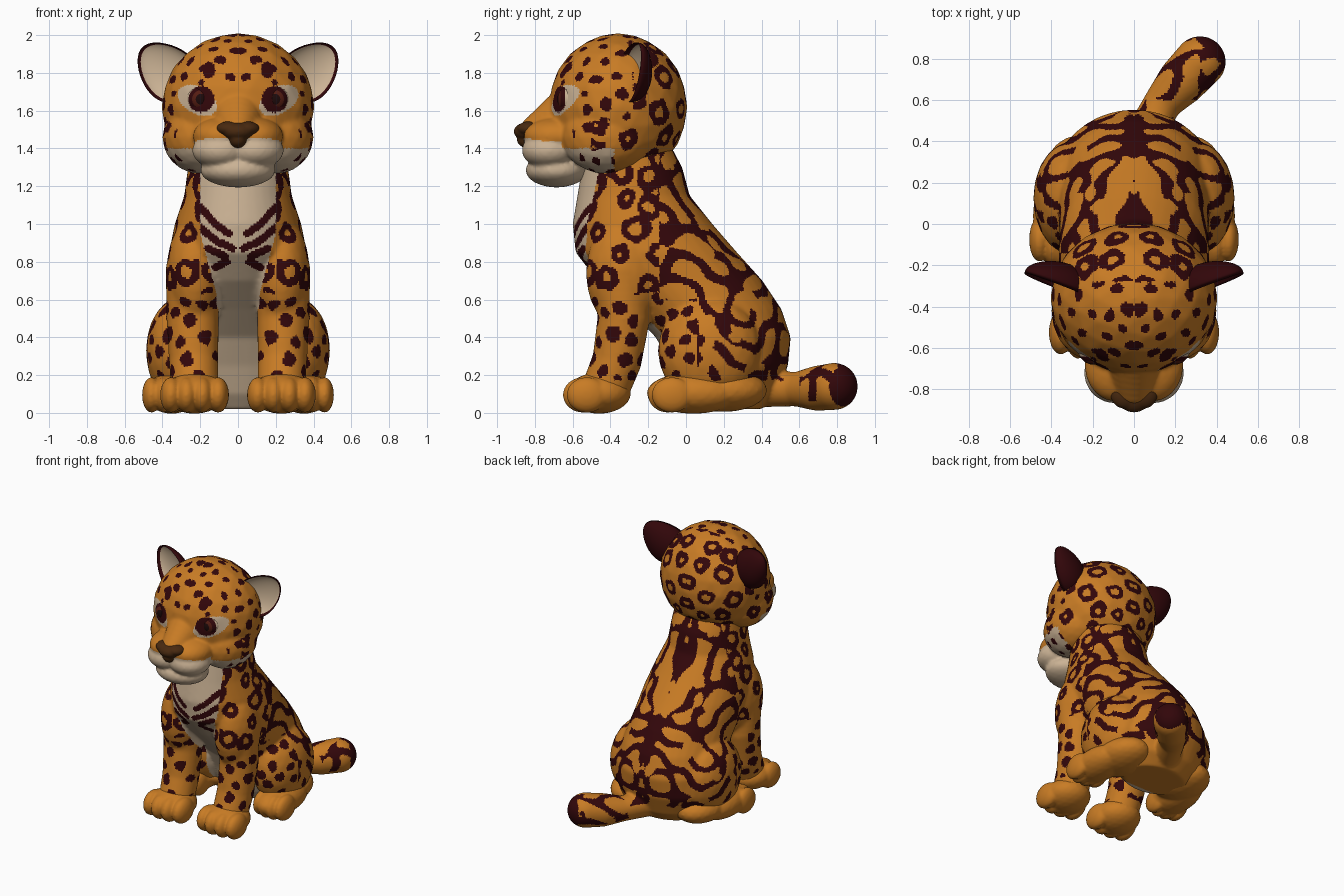
import bpy, bmesh, math, random
from mathutils import Vector, Matrix, noise, kdtree

if "Cube" in bpy.data.objects:
    bpy.data.objects.remove(bpy.data.objects["Cube"])

random.seed(4)
COLOURS = [("orange_fur", (0.58, 0.20, 0.018)), ("dark_markings", (0.032, 0.002, 0.003)),
           ("cream_fur", (0.60, 0.45, 0.30)), ("nose_brown", (0.065, 0.022, 0.005)),
           ("iris_brown", (0.09, 0.012, 0.006)), ("pupil_black", (0.012, 0.003, 0.003))]
ORANGE, DARK, CREAM, NOSE, IRIS, PUPIL = range(6)
MATS = []
for label, rgb in COLOURS:
    m = bpy.data.materials.new(label)
    m.diffuse_color = (*rgb, 1)
    m.use_nodes = True
    m.node_tree.nodes["Principled BSDF"].inputs["Base Color"].default_value = m.diffuse_color
    MATS.append(m)


# ---------- helpers ----------
def ball(bm, loc, rad, mirror=True):
    for s in ((1, -1) if mirror and loc[0] else (1,)):
        mat = Matrix.LocRotScale(Vector((loc[0] * s, loc[1], loc[2])), None, Vector(rad))
        bmesh.ops.create_icosphere(bm, subdivisions=3, radius=1, matrix=mat)


def chain(bm, pts, mirror=True, steps=6):
    # tapered limb made of overlapping balls
    for a, b in zip(pts, pts[1:]):
        for i in range(steps + 1):
            q = [u + (v - u) * i / steps for u, v in zip(a, b)]
            ball(bm, q[:3], (q[3],) * 3, mirror)


def loft(bm, rows, n=40):
    # stacked oval sections: (z, y front, y back, half width)
    rings = []
    for z, y0, y1, w in rows:
        rings.append([bm.verts.new((w * math.cos(t), (y0 + y1) / 2 + (y1 - y0) / 2 * math.sin(t), z))
                      for t in (2 * math.pi * i / n for i in range(n))])
    for a, b in zip(rings, rings[1:]):
        for i in range(n):
            bm.faces.new((a[i], a[(i + 1) % n], b[(i + 1) % n], b[i]))
    bm.faces.new(rings[0][::-1])
    bm.faces.new(rings[-1])


def scatter(pts, gap):
    seeds = []
    for p in random.sample(pts, min(3500, len(pts))):
        if all((p - q).length_squared > gap * gap for q in seeds):
            seeds.append(p)
    kd = kdtree.KDTree(len(seeds))
    for i, p in enumerate(seeds):
        kd.insert(p, i)
    kd.balance()
    return kd


def spot(p, kd, r, width=1.0):
    # irregular blob, or ring when width is small
    _, i, d = kd.find(p)
    d += 0.02 * noise.noise(p * 20)
    r *= 0.8 + 0.04 * (i * 7 % 10)
    return r - width < d < r


WAVES = []
for _ in range(18):
    k = Vector([random.gauss(0, 1) for _ in range(3)]).normalized() * (2 * math.pi / 0.21)
    WAVES.append((k, random.uniform(0, 6.28)))


def squiggle(p):
    # constant-width winding lines with breaks
    if noise.noise(p * 9) > 0.33:
        return False
    f, g = 0.0, Vector()
    for k, ph in WAVES:
        a = k.dot(p) + ph
        f += math.sin(a)
        g += k * math.cos(a)
    return abs(f) < 0.028 * min(max(g.length, 45), 105)


def finish(name, bm):
    me = bpy.data.meshes.new(name)
    bm.to_mesh(me)
    bm.free()
    ob = bpy.data.objects.new(name, me)
    bpy.context.collection.objects.link(ob)
    for m in MATS:
        me.materials.append(m)
    me.shade_smooth()
    return ob


def fuse(name, bm, voxel, smooth, paint):
    # merge overlapping parts into one skin, then colour its faces by rule
    bmesh.ops.recalc_face_normals(bm, faces=bm.faces)
    ob = finish(name, bm)
    r = ob.modifiers.new("skin", 'REMESH')
    r.mode, r.voxel_size = 'VOXEL', voxel
    s = ob.modifiers.new("soften", 'SMOOTH')
    s.factor, s.iterations = 0.5, smooth
    dg = bpy.context.evaluated_depsgraph_get()
    me = bpy.data.meshes.new_from_object(ob.evaluated_get(dg))
    ob.modifiers.clear()
    ob.data = me
    me.name = name
    me.materials.clear()
    for m in MATS:
        me.materials.append(m)
    me.shade_smooth()
    pts = [Vector((abs(f.center.x), f.center.y, f.center.z)) for f in me.polygons]
    fine, wide = scatter(pts, 0.09), scatter(pts, 0.128)
    for f, p in zip(me.polygons, pts):
        f.material_index = paint(p, f.normal, fine, wide)
    return ob


# ---------- body: torso, legs, haunches, tail ----------
STRIPES = [(.20, 1.09, .12, 1.0), (.12, 1.0, .05, .95), (.2, .98, .1, .9), (.09, .9, .03, .87),
           (.16, .87, .07, .83), (.12, .77, .06, .8)]


def on_stripe(x, z):
    for x0, z0, x1, z1 in STRIPES:
        a, d = Vector((x0, z0)), Vector((x1 - x0, z1 - z0))
        v = Vector((x, z)) - a
        t = max(0, min(1, v.dot(d) / d.length_squared))
        if (v - d * t).length < 0.02:
            return True
    return False


def paint_body(p, n, fine, wide):
    x, y, z = p
    if y > 0.54 and z < 0.3 and x > 0.06:                      # tail
        if x * 0.7 + y * 0.71 > 0.845:
            return DARK
        return DARK if y > 0.6 and n.z > -0.6 and squiggle(p) else ORANGE
    w = 0.2 if z > 0.95 else max(0.115, 0.2 - (0.95 - z) * 0.27)
    leg = z < 0.6 and y < -0.2 - max(0, z - .4) * 1.1
    if not leg and x < w and y < 0.08 and n.y < 0.2 and (y < -0.4 or z < 0.75):
        return DARK if y < -0.4 and on_stripe(x, z) else CREAM
    if not leg and z < 0.5 and y < 0.08 and x < 0.2 and n.y < -0.1:
        return CREAM
    if z < 0.17 or n.z < -0.6:
        return ORANGE
    if y < -0.14:
        if z > 0.64:
            return DARK if spot(p, wide, 0.066, 0.042) else ORANGE
        return DARK if spot(p, fine, 0.037) else ORANGE
    if y < 0.06 and z < 0.6:
        return DARK if spot(p, fine, 0.039) else ORANGE
    return DARK if squiggle(p) else ORANGE


bm = bmesh.new()
loft(bm, [(0.02, .04, .40, .24), (0.1, -.02, .48, .33), (0.25, -.08, .54, .39), (0.4, -.16, .555, .39),
          (0.55, -.31, .505, .37), (0.7, -.47, .405, .36), (0.85, -.585, .27, .365), (1.0, -.60, .14, .335),
          (1.15, -.575, .02, .285), (1.3, -.55, -.02, .265), (1.45, -.5, -.1, .25)])
ball(bm, (.30, .125, .33), (.188, .275, .285))                 # haunches
ball(bm, (.23, -.33, .74), (.15, .2, .3))                      # shoulders
chain(bm, [(.24, -.34, .75, .145), (.24, -.33, .5, .14), (.235, -.365, .28, .132), (.23, -.42, .14, .128)])
chain(bm, [(.05, .42, .13, .10), (.14, .59, .125, .092), (.235, .695, .13, .12), (.32, .785, .14, .126)], False)
fuse("body", bm, 0.0105, 14, paint_body)

# ---------- paws ----------
bm = bmesh.new()
ball(bm, (.23, -.46, .105), (.165, .17, .11))
ball(bm, (.35, .04, .105), (.14, .25, .11))
ball(bm, (.27, .2, .12), (.18, .23, .115))
for i in range(4):
    off = (i - 1.5)
    ball(bm, (.23 + off * .083, -.555 + abs(off) * .02, .095), (.058, .108, .095))
    ball(bm, (.365 + off * .062, -.105 + abs(off) * .02, .095), (.05, .108, .095))
fuse("paws", bm, 0.01, 5, lambda p, n, a, b: ORANGE)

# ---------- head ----------
EYE = Vector((.195, -.605, 1.66))


def paint_head(p, n, fine, wide):
    x, y, z = p
    if y < -0.4:
        e = math.hypot(x - EYE.x, z - EYE.z)
        if e < 0.07:
            return DARK
        if math.hypot((x - .215) / .105, (z - 1.65 - (x - .2) * .3) / .075) < 1:
            return CREAM
        if math.hypot((x - .155) / .034, (z - 1.815) / .045) < 1:   # brow mark
            return DARK
    if y < -0.38 and z < (1.455 - 1.2 * (x - .11) ** 2 if y < -0.66 else 1.40):
        return DARK if y > -0.56 and spot(p, fine, 0.03) else CREAM
    if (y < -0.6 and z < 1.73) or (n.z < -0.75 and z < 1.4):
        return ORANGE
    if y > -0.28 or (z < 1.55 and y > -0.5):
        return DARK if spot(p, wide, 0.06, 0.037) else ORANGE
    return DARK if spot(p, fine, 0.029) else ORANGE


bm = bmesh.new()
ball(bm, (0, -.36, 1.62), (.405, .367, .39))                   # skull
ball(bm, (.2, -.42, 1.46), (.2, .24, .195))                    # cheeks
chain(bm, [(0, -.58, 1.61, .15), (0, -.785, 1.485, .097)])     # bridge
ball(bm, (.09, -.68, 1.465), (.15, .18, .1))                   # upper muzzle
ball(bm, (.088, -.72, 1.39), (.155, .15, .1))                  # lips
ball(bm, (0, -.685, 1.285), (.2, .165, .092))                  # chin
fuse("head", bm, 0.01, 8, paint_head)

# ---------- nose: flat-topped wedge ----------
bm = bmesh.new()
ball(bm, (.045, -.825, 1.505), (.07, .07, .04))
ball(bm, (0, -.835, 1.49), (.085, .078, .05))
ball(bm, (0, -.835, 1.45), (.05, .062, .05))
fuse("nose", bm, 0.008, 4, lambda p, n, a, b: NOSE)

# ---------- eyes ----------
for side, s in (("right", 1), ("left", -1)):
    bm = bmesh.new()
    c = Vector((EYE.x * s, EYE.y, EYE.z))
    bmesh.ops.create_uvsphere(bm, u_segments=32, v_segments=32, radius=0.076,
                              matrix=Matrix.Translation(c) @ Matrix.Rotation(math.pi / 2, 4, 'X'))
    for f in bm.faces:
        d = f.calc_center_median() - c
        r = math.hypot(d.x, d.z)
        f.material_index = PUPIL if r < .028 else IRIS if r < .05 else DARK if r < .066 else CREAM
    finish(side + "_eye", bm)

# ---------- ears: thin cups opening forward and outward ----------
for side, s in (("right", 1), ("left", -1)):
    bm = bmesh.new()
    bmesh.ops.create_uvsphere(bm, u_segments=40, v_segments=24, radius=1)
    long_axis = Vector((.7, .28, .7))
    wide_axis = Vector((-.7, -.2, .7))
    back_axis = Vector((-.3, 1, 0))
    for f in bm.faces:
        q = f.calc_center_median()
        f.material_index = CREAM if q.z < 0 and math.hypot(q.x, q.y) < 0.93 else DARK
    for v in bm.verts:
        a, b, d = v.co
        depth = (0.1 * d if d > 0 else -0.065 * d - 0.012) * (1 - .3 * a)
        q = (Vector((.378, -.285, 1.81)) + long_axis * a * .18 + back_axis * depth
             + wide_axis * b * .142 * (1 - .2 * a))
        v.co = (q.x * s, q.y, q.z)
    bmesh.ops.recalc_face_normals(bm, faces=bm.faces)
    finish(side + "_ear", bm)
